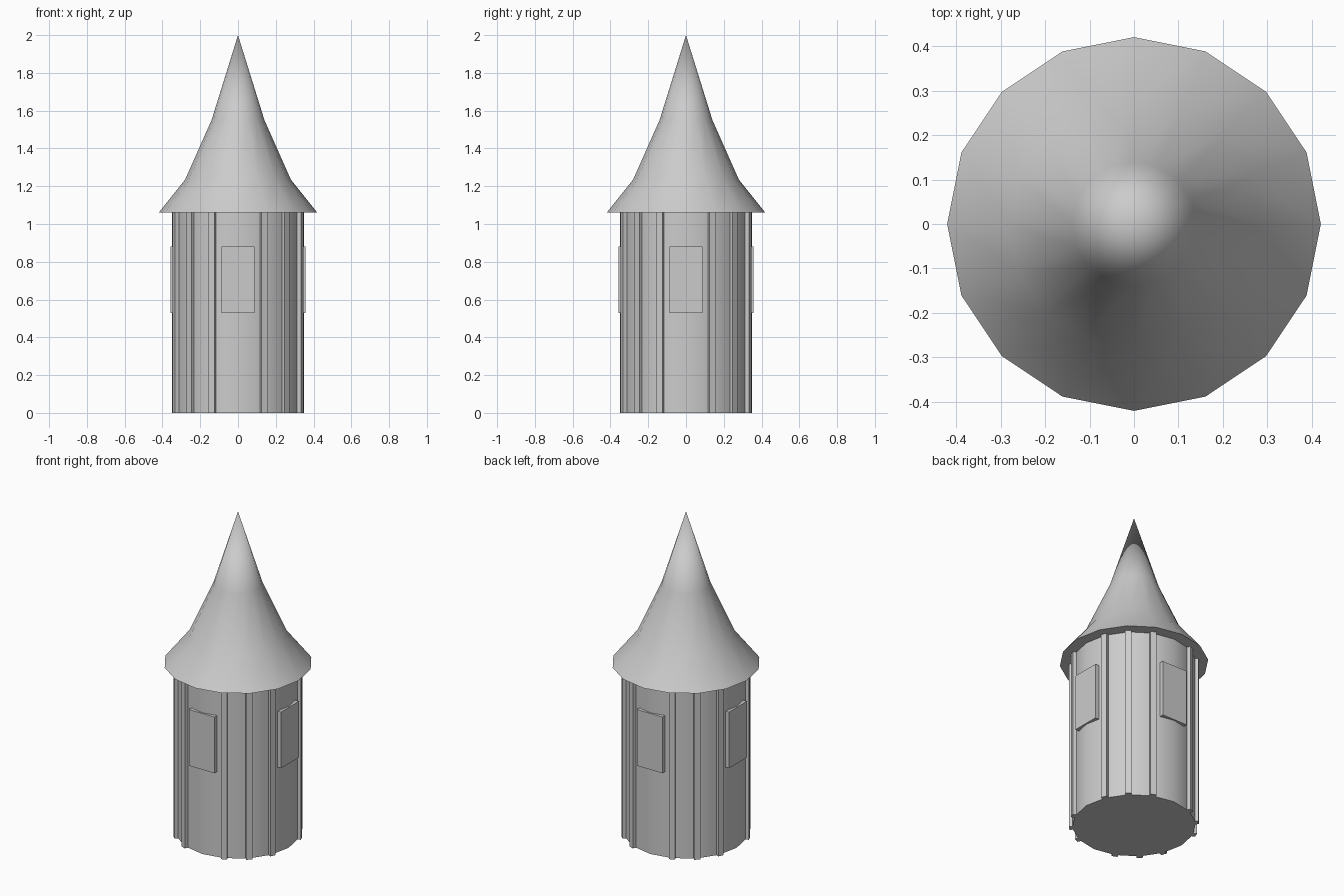
import bpy, bmesh
from math import pi, sin, cos
from mathutils import Matrix

if "Cube" in bpy.data.objects:
    bpy.data.objects.remove(bpy.data.objects["Cube"])

SIDES = 16
EAVE = 1.06


def finish(bm, name, smooth=False):
    bmesh.ops.recalc_face_normals(bm, faces=bm.faces)
    mesh = bpy.data.meshes.new(name)
    bm.to_mesh(mesh)
    bm.free()
    obj = bpy.data.objects.new(name, mesh)
    bpy.context.collection.objects.link(obj)
    if smooth:
        bpy.ops.object.select_all(action='DESELECT')
        obj.select_set(True)
        bpy.context.view_layer.objects.active = obj
        bpy.ops.object.shade_smooth_by_angle()
    return obj


def lathe(name, profile):
    """Closed 16-sided solid from (radius, z) points; radius 0 makes a tip."""
    bm = bmesh.new()
    rings = []
    for r, z in profile:
        count = SIDES if r > 0 else 1
        rings.append([bm.verts.new((r * cos(2 * pi * i / SIDES), r * sin(2 * pi * i / SIDES), z))
                      for i in range(count)])
    for a, b in zip(rings, rings[1:]):
        for i in range(SIDES):
            j = (i + 1) % SIDES
            bm.faces.new((a[i], a[j], b[0]) if len(b) == 1 else (a[i], a[j], b[j], b[i]))
    bm.faces.new(rings[0][::-1])
    if len(rings[-1]) > 1:
        bm.faces.new(rings[-1])
    return finish(bm, name, True)


def wall_box(name, step, inner, outer, width, z0, z1):
    """Box lying against the wall, facing outward at the given 16th of a turn."""
    bm = bmesh.new()
    place = (Matrix.Rotation(2 * pi * step / SIDES, 4, 'Z')
             @ Matrix.Translation(((inner + outer) / 2, 0, (z0 + z1) / 2))
             @ Matrix.Diagonal((outer - inner, width, z1 - z0, 1)))
    bmesh.ops.create_cube(bm, size=1, matrix=place)
    return finish(bm, name)


# Round wall and flared pointed roof
lathe("tower_wall", [(0.35, 0), (0.35, EAVE)])
lathe("roof", [(0.42, EAVE), (0.28, 1.235), (0.14, 1.55), (0, 2)])

# Window panels on the four sides, upright ribs on the wall corners between
for step in range(SIDES):
    if step % 4 == 0:
        wall_box(f"window_{step // 4}", step, 0.32, 0.358, 0.176, 0.53, 0.88)
    else:
        wall_box(f"rib_{step}", step, 0.335, 0.367, 0.035, 0, EAVE)
